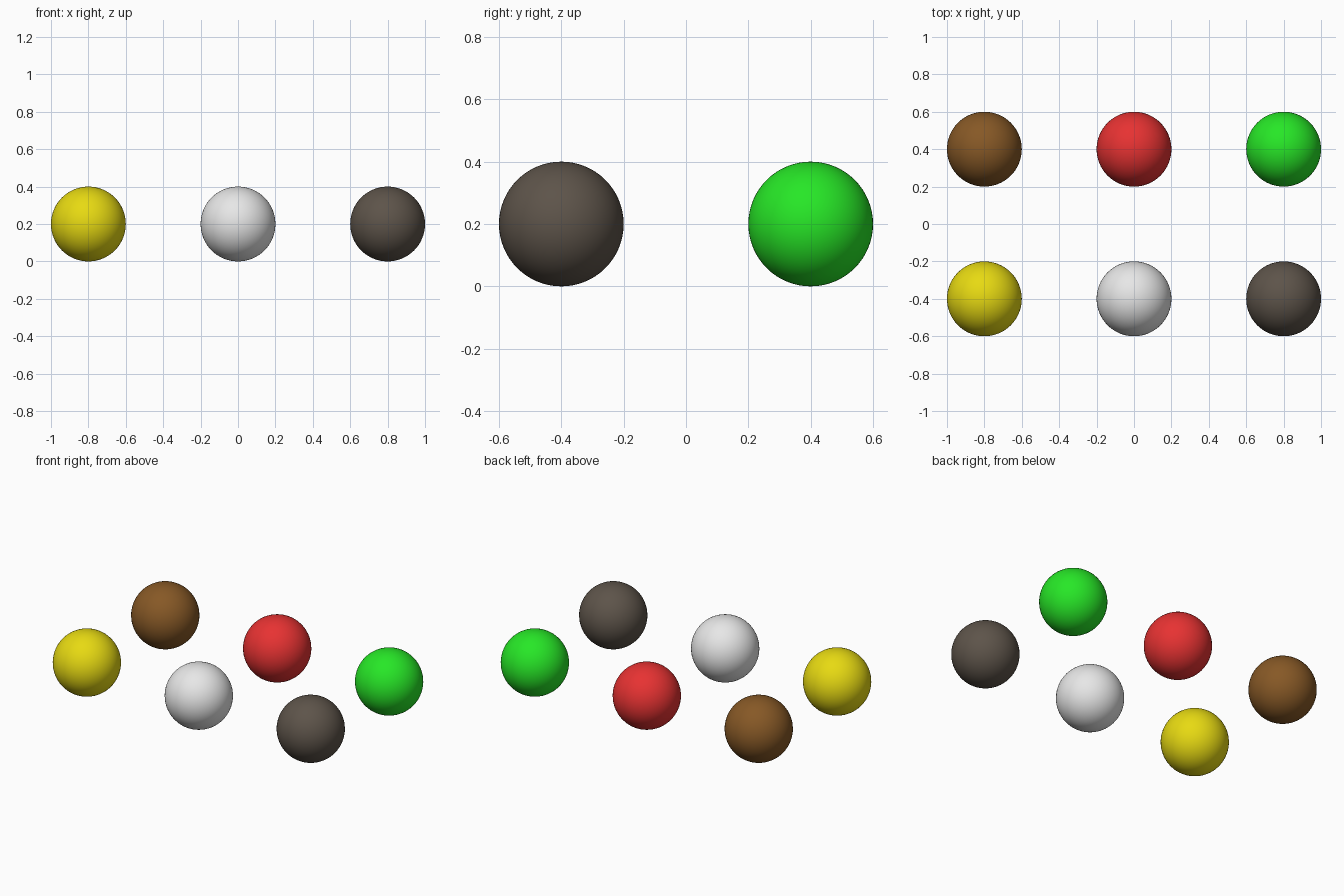
import bpy

if "Cube" in bpy.data.objects:
    bpy.data.objects.remove(bpy.data.objects["Cube"])

RADIUS = 0.2

# name, linear colour, x, y
BALLS = [
    ("yellow", (0.80, 0.70, 0.006), -0.8, -0.4),
    ("white", (0.80, 0.80, 0.80), 0.0, -0.4),
    ("dark_grey", (0.11, 0.088, 0.068), 0.8, -0.4),
    ("brown", (0.24, 0.098, 0.019), -0.8, 0.4),
    ("red", (0.80, 0.032, 0.032), 0.0, 0.4),
    ("green", (0.02, 0.80, 0.02), 0.8, 0.4),
]


def add_ball(name, colour, x, y):
    """One smooth ball resting on the ground with its own flat colour."""
    bpy.ops.mesh.primitive_uv_sphere_add(
        segments=64, ring_count=32, radius=RADIUS, location=(x, y, RADIUS))
    ball = bpy.context.object
    ball.name = name + "_ball"
    bpy.ops.object.shade_smooth()
    mat = bpy.data.materials.new(name)
    mat.diffuse_color = (*colour, 1.0)
    mat.use_nodes = True
    mat.node_tree.nodes["Principled BSDF"].inputs["Base Color"].default_value = mat.diffuse_color
    ball.data.materials.append(mat)


# Two rows of three balls
for spec in BALLS:
    add_ball(*spec)
